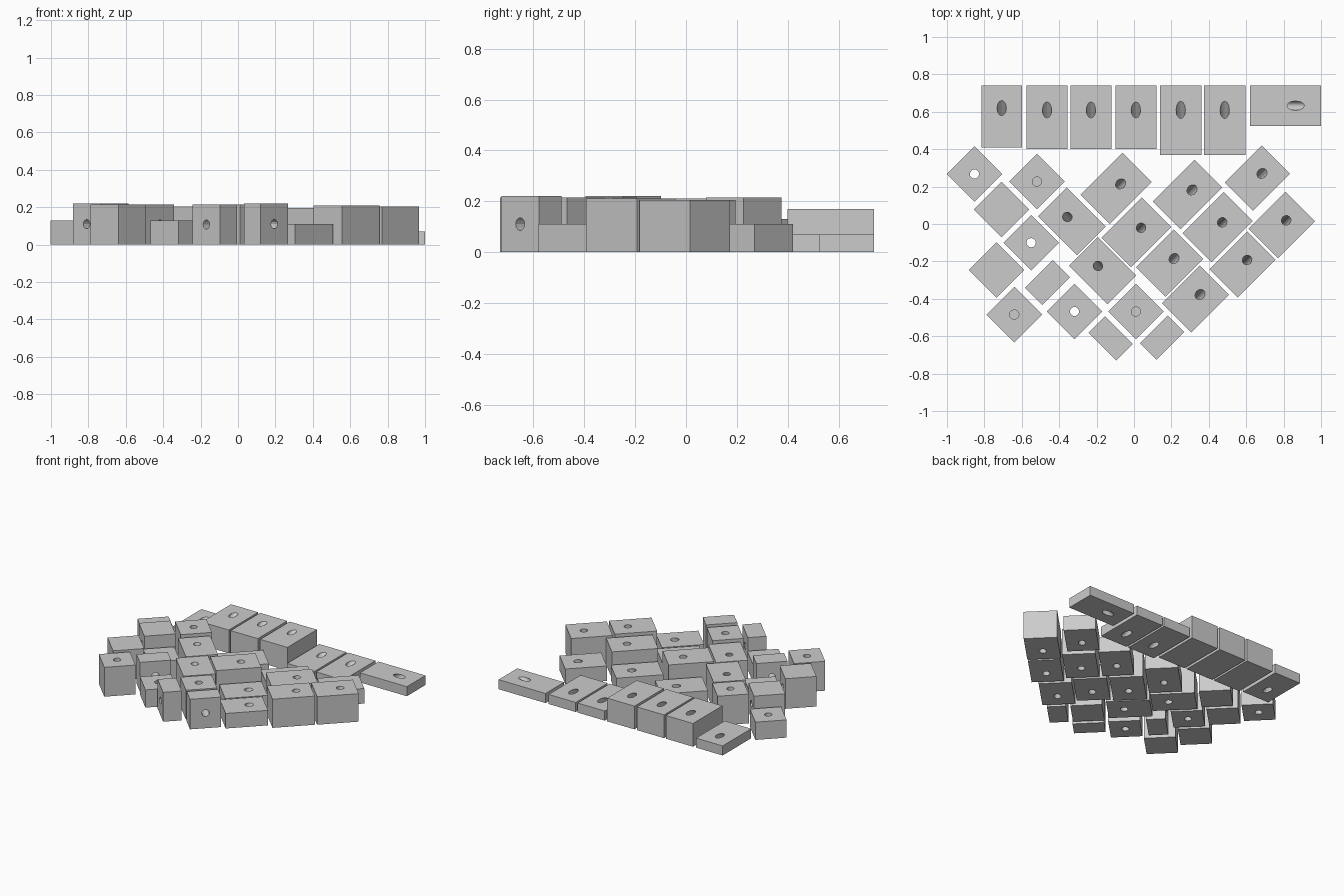
import bpy, bmesh, math
from mathutils import Vector, Matrix

if "Cube" in bpy.data.objects:
    bpy.data.objects.remove(bpy.data.objects["Cube"])

grey = bpy.data.materials.new("stone_grey")
grey.diffuse_color = (0.6, 0.6, 0.6, 1)
grey.use_nodes = True
grey.node_tree.nodes["Principled BSDF"].inputs["Base Color"].default_value = grey.diffuse_color

S2 = math.sqrt(0.5)
NE = Vector((S2, S2, 0))      # long direction of most slanted blocks
NW = Vector((-S2, S2, 0))
UP = Vector((0, 0, 1))
R = 0.025                     # bore radius


def mesh_object(name, bm):
    mesh = bpy.data.meshes.new(name)
    bm.to_mesh(mesh)
    bm.free()
    ob = bpy.data.objects.new(name, mesh)
    bpy.context.collection.objects.link(ob)
    return ob


def block(name, x, y, sx, sy, h, turn, start, end):
    """Box standing on the floor with a straight bore from start to end."""
    bm = bmesh.new()
    bmesh.ops.create_cube(bm, size=1, matrix=Matrix.Translation((x, y, h / 2))
                          @ Matrix.Rotation(math.radians(turn), 4, 'Z')
                          @ Matrix.Diagonal((sx, sy, h, 1)))
    ob = mesh_object(name, bm)
    ob.data.materials.append(grey)

    axis = end - start
    bm = bmesh.new()
    bmesh.ops.create_cone(bm, cap_ends=True, segments=12, radius1=R, radius2=R,
                          depth=axis.length,
                          matrix=Matrix.Translation((start + end) / 2)
                          @ axis.to_track_quat('Z', 'Y').to_matrix().to_4x4())
    cutter = mesh_object(name + "_bore_cutter", bm)
    cutter.data.materials.append(grey)
    cutter.hide_render = True
    cutter.hide_set(True)
    mod = ob.modifiers.new("bore", 'BOOLEAN')
    mod.operation = 'DIFFERENCE'
    mod.solver = 'EXACT'
    mod.object = cutter


def tilted(x, y, h, direction, offset):
    """Bore through the block's middle, leaning towards direction at the top."""
    mid = Vector((x, y, h / 2))
    reach = (direction * offset + UP * h / 2) * 1.9
    return mid + reach, mid - reach


# Straight back row: x range, front edge, height, bore lean
BACK = 0.74
for i, (x0, x1, y0, h) in enumerate([
        (-0.815, -0.60, 0.41, 0.07), (-0.575, -0.355, 0.40, 0.17),
        (-0.34, -0.12, 0.40, 0.17), (-0.10, 0.12, 0.40, 0.17),
        (0.14, 0.36, 0.37, 0.07), (0.375, 0.595, 0.37, 0.07),
        (0.62, 1.0, 0.525, 0.07)]):
    x, y = (x0 + x1) / 2, (y0 + BACK) / 2
    if h > 0.1:               # tall blocks: steep slanted bore running to the front
        top = Vector((x, 0.61, h))
        lean = Vector((0, 1.4, 1))
        bore = (top + lean * 0.06, top - lean * 0.13)
    else:
        lean = Vector((1, 0, 0)) if i == 6 else Vector((0, 1, 0))
        bore = tilted(x, y, h, lean, 0.045 if i == 0 else 0.055)
    block(f"back_row_block_{i + 1}", x, y, x1 - x0, BACK - y0, h, 0, *bore)

# Small square blocks with an upright bore (deep ones are blind)
for i, (x, y, h) in enumerate([
        (-0.853, 0.267, 0.13), (-0.519, 0.227, 0.215), (-0.55, -0.10, 0.13),
        (-0.64, -0.484, 0.215), (-0.318, -0.468, 0.13), (0.01, -0.468, 0.215)]):
    low = -0.05 if h < 0.2 else 0.05
    block(f"square_block_{i + 1}", x, y, 0.21, 0.21, h, 45,
          Vector((x, y, h + 0.05)), Vector((x, y, low)))

# Blocks with a level bore: x, y, NE size, NW size, height, bore direction
for i, (x, y, a, b, h, d) in enumerate([
        (-0.709, 0.078, 0.21, 0.21, 0.11, NE), (-0.735, -0.247, 0.21, 0.21, 0.22, NE),
        (-0.463, -0.313, 0.21, 0.13, 0.215, NW), (-0.125, -0.612, 0.125, 0.21, 0.215, NE),
        (0.15, -0.608, 0.21, 0.125, 0.22, NW)]):
    if i == 0:
        h = 0.21
    mid = Vector((x, y, h / 2))
    block(f"side_bored_block_{i + 1}", x, y, a, b, h, 45, mid + d * 0.2, mid - d * 0.2)

# Long slanted blocks with a leaning bore: x, y, NE size, NW size, height
for i, (x, y, a, b, h) in enumerate([
        (-0.332, 0.013, 0.217, 0.295, 0.205), (-0.168, -0.249, 0.217, 0.29, 0.205),
        (-0.096, 0.19, 0.317, 0.22, 0.11), (0.013, -0.045, 0.305, 0.223, 0.205),
        (0.286, 0.158, 0.317, 0.21, 0.11), (0.19, -0.209, 0.285, 0.223, 0.11),
        (0.329, -0.401, 0.285, 0.22, 0.11), (0.447, -0.016, 0.312, 0.22, 0.195),
        (0.66, 0.246, 0.28, 0.213, 0.11), (0.789, -0.005, 0.28, 0.223, 0.205),
        (0.58, -0.217, 0.285, 0.214, 0.21)]):
    lean = NW if b > a else NE
    block(f"slanted_block_{i + 1}", x, y, a, b, h, 45, *tilted(x, y, h, lean, 0.035))
